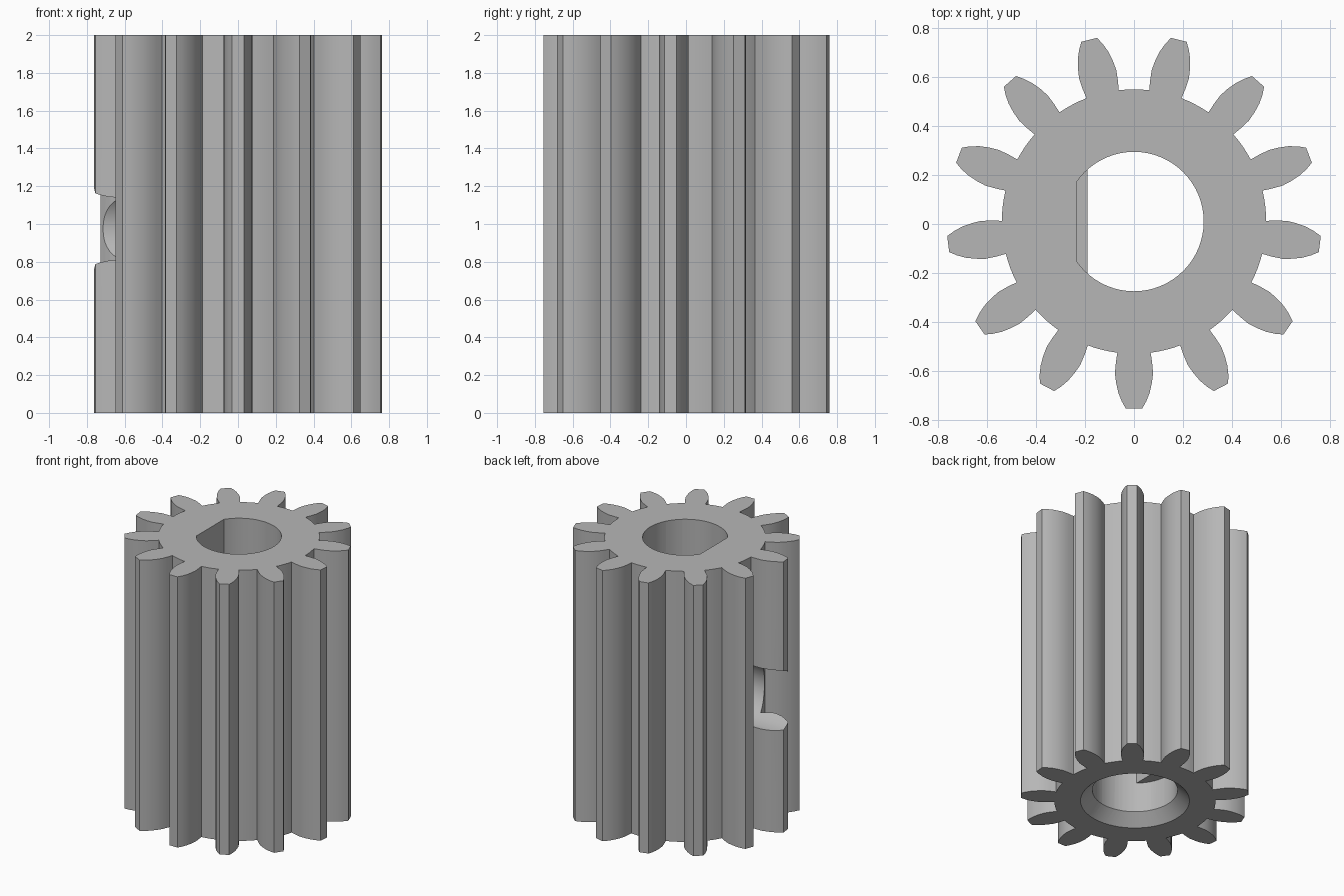
import bpy, bmesh, math
from mathutils import Matrix, Vector

TEETH = 13
CENTRE_Y = 0.01
BORE_R = 0.285
HEIGHT = 2.0

cube = bpy.data.objects.get("Cube")
if cube:
    bpy.data.objects.remove(cube, do_unlink=True)

steel = bpy.data.materials.new("steel_grey")
steel.use_nodes = True
grey = (0.47, 0.47, 0.47, 1)
steel.diffuse_color = grey
steel.node_tree.nodes["Principled BSDF"].inputs["Base Color"].default_value = grey


def finish(name, bm):
    bmesh.ops.recalc_face_normals(bm, faces=bm.faces)
    mesh = bpy.data.meshes.new(name)
    bm.to_mesh(mesh)
    bm.free()
    obj = bpy.data.objects.new(name, mesh)
    mesh.materials.append(steel)
    bpy.context.collection.objects.link(obj)
    return obj


def prism(name, outline, z0, z1):
    bm = bmesh.new()
    face = bm.faces.new([bm.verts.new((x, y + CENTRE_Y, z0)) for x, y in outline])
    top = bmesh.ops.extrude_face_region(bm, geom=[face])["geom"]
    bmesh.ops.translate(bm, vec=(0, 0, z1 - z0),
                        verts=[v for v in top if isinstance(v, bmesh.types.BMVert)])
    return finish(name, bm)


def cone(name, r1, r2, depth, matrix):
    bm = bmesh.new()
    bmesh.ops.create_cone(bm, cap_ends=True, segments=64, radius1=r1, radius2=r2,
                          depth=depth, matrix=matrix)
    obj = finish(name, bm)
    obj.hide_render = True
    return obj


def cut(obj, cutter):
    mod = obj.modifiers.new("cut", "BOOLEAN")
    mod.operation = "DIFFERENCE"
    mod.solver = "EXACT"
    mod.object = cutter
    bpy.context.view_layer.objects.active = obj
    bpy.ops.object.modifier_apply(modifier=mod.name)


# Gear outline: half flank as (half width, distance along tooth axis), mirrored
flank = [(0.068, 0.536), (0.074, 0.575), (0.078, 0.62), (0.073, 0.66),
         (0.064, 0.70), (0.050, 0.735), (0.033, 0.765)]
tooth = [(-w, d) for w, d in flank] + [(w, d) for w, d in reversed(flank)]
pitch = math.tau / TEETH
root_r = Vector(flank[0]).length
root_half = pitch / 2 - math.atan2(*flank[0])
outline = []
for i in range(TEETH):
    a = math.pi - i * pitch          # clockwise from the front tooth
    c, s = math.cos(a), math.sin(a)
    outline += [(w * c - d * s, w * s + d * c) for w, d in tooth]
    # rounded root between this tooth and the next
    mid = a + math.pi / 2 - pitch / 2
    for k in (1, 0, -1):
        b = mid + k * root_half / 2
        outline.append((root_r * math.cos(b), root_r * math.sin(b)))
gear = prism("pinion_gear", outline, 0, HEIGHT)


# Flat keys that turn the round bore into a D shape
def bore_key(name, flat_x, z0, z1):
    r = BORE_R + 0.02
    half = math.acos(-flat_x / r)
    pts = [(r * math.cos(math.pi + half * t / 10), r * math.sin(math.pi + half * t / 10))
           for t in range(-10, 11)]
    return prism(name, pts, z0, z1)


key = bore_key("bore_flat", -0.235, 0.3, HEIGHT)
stop = bore_key("bore_stop", -0.19, 0.3, 0.6)

# Round bore, bottom countersink and set screw hole
bore = cone("bore_cutter", BORE_R, BORE_R, 3, Matrix.Translation((0, CENTRE_Y, 1)))
sink = cone("countersink_cutter", 0.45, 0.25, 0.2, Matrix.Translation((0, CENTRE_Y, 0.015)))
screw = cone("screw_hole_cutter", 0.225, 0.225, 0.9,
             Matrix.Translation((-0.6, CENTRE_Y, 0.975)) @ Matrix.Rotation(math.pi / 2, 4, "Y"))
for cutter in (bore, sink, screw):
    cut(gear, cutter)
cut(key, screw)
for cutter in (bore, sink, screw):
    bpy.data.objects.remove(cutter, do_unlink=True)

# Smooth flanks, crisp edges
bpy.ops.object.select_all(action="DESELECT")
for obj in (gear, key, stop):
    obj.select_set(True)
bpy.context.view_layer.objects.active = gear
bpy.ops.object.shade_smooth_by_angle(angle=math.radians(25))
